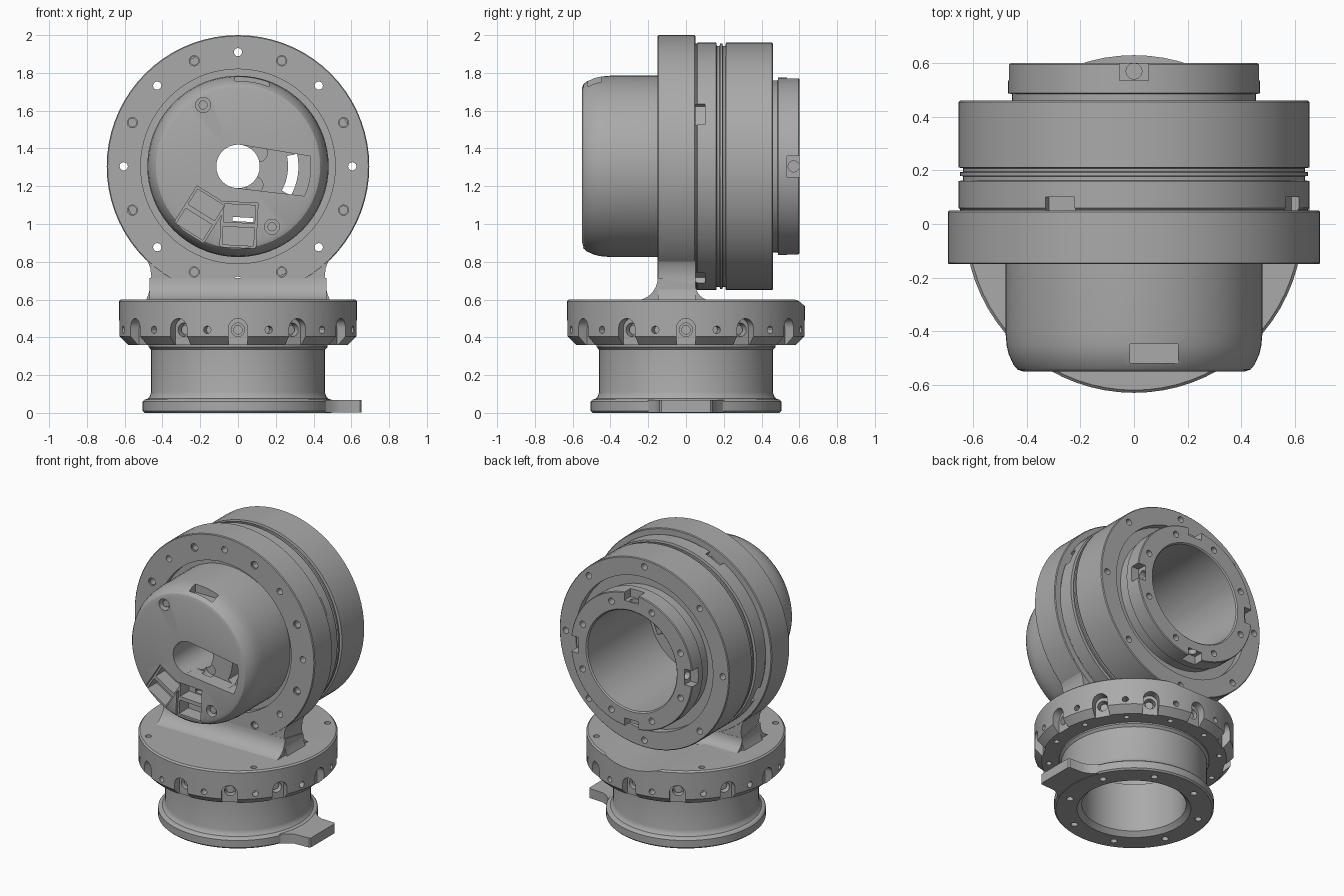
import bpy, bmesh
from math import cos, sin, pi, radians
from mathutils import Matrix, Vector

cube = bpy.data.objects.get("Cube")
if cube:
    bpy.data.objects.remove(cube)

grey = bpy.data.materials.new("machined grey")
grey.use_nodes = True
grey.diffuse_color = (0.4, 0.4, 0.4, 1)
grey.node_tree.nodes["Principled BSDF"].inputs["Base Color"].default_value = grey.diffuse_color

SEG = 72
AXIS = Matrix.Translation((0, 0, 1.305))
BACK = AXIS @ Matrix.Rotation(-pi / 2, 4, 'X')    # local z runs to the back
FRONT = AXIS @ Matrix.Rotation(pi / 2, 4, 'X')    # local y is up, local z runs to the front
FLAT = Matrix.Identity(4)


def make(name, bm):
    bmesh.ops.recalc_face_normals(bm, faces=bm.faces)
    mesh = bpy.data.meshes.new(name)
    bm.to_mesh(mesh)
    bm.free()
    mesh.materials.append(grey)
    ob = bpy.data.objects.new(name, mesh)
    bpy.context.scene.collection.objects.link(ob)
    return ob


def lathe(name, profile, matrix=FLAT):
    """Spin a closed (radius, height) profile about local z."""
    bm = bmesh.new()
    rings = []
    for i in range(SEG):
        a = 2 * pi * i / SEG
        rings.append([bm.verts.new(matrix @ Vector((r * cos(a), r * sin(a), h))) for r, h in profile])
    n = len(profile)
    for i in range(SEG):
        p, q = rings[i], rings[(i + 1) % SEG]
        for j in range(n):
            k = (j + 1) % n
            bm.faces.new((p[j], q[j], q[k], p[k]))
    bmesh.ops.remove_doubles(bm, verts=bm.verts, dist=1e-5)
    return make(name, bm)


def prism(bm, pts, z0, z1, matrix=FLAT):
    """Extrude a 2D outline between two local heights."""
    lo = [bm.verts.new(matrix @ Vector((x, y, z0))) for x, y in pts]
    hi = [bm.verts.new(matrix @ Vector((x, y, z1))) for x, y in pts]
    faces = [bm.faces.new(lo[::-1]), bm.faces.new(hi)]
    for i in range(len(pts)):
        j = (i + 1) % len(pts)
        faces.append(bm.faces.new((lo[i], lo[j], hi[j], hi[i])))
    bmesh.ops.recalc_face_normals(bm, faces=faces)


def arc(r, a0, a1, n, cx=0, cy=0):
    return [(cx + r * cos(radians(a0 + (a1 - a0) * i / n)),
             cy + r * sin(radians(a0 + (a1 - a0) * i / n))) for i in range(n + 1)]


def disc(r, x=0, y=0, n=16):
    return arc(r, 0, 360, n, x, y)[:-1]


def box(w, h, x=0, y=0):
    return [(x - w / 2, y - h / 2), (x + w / 2, y - h / 2), (x + w / 2, y + h / 2), (x - w / 2, y + h / 2)]


def bolt_circle(bm, radius, count, start, r, z0, z1, matrix):
    for x, y in arc(radius, start, start + 360, count)[:-1]:
        prism(bm, disc(r, x, y, 12), z0, z1, matrix)


def radial(angle, base=FLAT):
    """Frame whose local z points outward at an angle round the base axis, local -x along it."""
    return base @ Matrix.Rotation(radians(angle), 4, 'Z') @ Matrix.Rotation(pi / 2, 4, 'Y')


def cut(ob, bm):
    """Subtract the cutter shapes and bake the result."""
    cutter = make("cutter", bm)
    mod = ob.modifiers.new("cut", 'BOOLEAN')
    mod.object, mod.operation, mod.solver, mod.use_self = cutter, 'DIFFERENCE', 'EXACT', True
    dg = bpy.context.evaluated_depsgraph_get()
    mesh = bpy.data.meshes.new_from_object(ob.evaluated_get(dg))
    ob.modifiers.clear()
    ob.data = mesh
    bpy.data.objects.remove(cutter)


# Lower tube with foot flange
foot = lathe("lower_tube", [(.36, 0), (.495, 0), (.505, .01), (.505, .06), (.495, .07), (.478, .075),
                            (.466, .09), (.46, .11), (.46, .335), (.475, .35), (.475, .37), (.33, .37), (.33, .03)])
c = bmesh.new()
bolt_circle(c, .425, 8, 22.5, .022, -.02, .05, FLAT)
cut(foot, c)

# Index tab on the foot
bm = bmesh.new()
side = [(.46, .2), (.5, .165), (.54, .145), (.645, .14), (.655, .13)]
prism(bm, [(x, -y) for x, y in side] + side[::-1], .002, .068)
make("foot_tab", bm)

# Collar with arched screw notches and a clearance scoop at the back
collar = lathe("collar", [(0, .6), (.62, .6), (.63, .59), (.63, .405), (.585, .36), (.34, .36), (.34, .5), (0, .5)])
c = bmesh.new()
arch = [(-.34, -.05)] + arc(.05, 270, 90, 8, -.45, 0) + [(-.34, .05)]
for i in range(12):
    prism(c, arch, .575, .7, radial(30 * i))
    prism(c, disc(.036, -.44, 0), .53, .585, radial(30 * i))
    prism(c, disc(.02, -.44, 0, 12), .57, .7, radial(30 * i + 15))
bolt_circle(c, .575, 4, 45, .02, .54, .65, FLAT)
bolt_circle(c, .54, 12, 15, .018, .3, .4, FLAT)
prism(c, disc(.74, n=SEG), -.75, -.1, FRONT)
cut(collar, c)
bm = bmesh.new()
for i in range(12):
    prism(bm, disc(.025, -.44, 0), .52, .555, radial(30 * i))
make("collar_screws", bm)

# Upright ring flange
ring = lathe("ring_flange", [(.344, .05), (.69, .05), (.695, .045), (.695, -.145), (.69, -.15),
                             (.515, -.15), (.515, -.11), (.344, -.11)], BACK)
c = bmesh.new()
bolt_circle(c, .605, 16, 0, .022, -.1, .2, FRONT)
for x, y in arc(.605, 22.5, 382.5, 8)[:-1]:
    prism(c, disc(.027, x, y), .14, .2, FRONT)
cut(ring, c)

# Neck joining ring and collar, with filleted foot
bm = bmesh.new()
flank = [(.545, -.43), (.51, -.46), (.482, -.495), (.465, -.535), (.459, -.58), (.463, -.63), (.475, -.68), (.49, -.715)]
prism(bm, arc(.675, 217, 323, 24) + flank + [(-x, y) for x, y in flank[::-1]], -.049, .149, FRONT)
make("neck", bm)
bm = bmesh.new()
turn = Matrix.Rotation(pi / 2, 4, 'Z') @ Matrix.Rotation(pi / 2, 4, 'X')   # outline in y-z, depth in x
front_curve = arc(.12, 270, 360, 8, -.27, .715)
back_curve = arc(.085, 180, 270, 8, .135, .68)
prism(bm, front_curve + back_curve, -.468, .468, turn)
make("neck_fillet", bm)

# Rounded front cap with pockets
cap = lathe("front_cap", [(.115, -.55), (.415, -.55), (.435, -.543), (.45, -.525), (.468, -.485), (.475, -.455),
                          (.48, -.4), (.48, -.09), (.115, -.09)], BACK)
c = bmesh.new()
tilt = FRONT @ Matrix.Rotation(radians(-8), 4, 'Z')
slot = [(0, -.115)] + arc(.385, -16, 16, 8) + [(0, .115)]
prism(c, slot, .44, .6, tilt)
prism(c, arc(.265, -21, 20, 8) + arc(.32, 20, -21, 8), 0, .5, tilt)
for x, y in ((.1, .085), (.1, -.085)):
    prism(c, disc(.045, x, y), .41, .47, tilt)
# Two framed windows, each split by a bar
left = FRONT @ Matrix.Translation((-.2, -.255, 0)) @ Matrix.Rotation(radians(-32), 4, 'Z')
right = FRONT @ Matrix.Translation((.005, -.31, 0)) @ Matrix.Rotation(radians(-3), 4, 'Z')
for m in (left, right):
    prism(c, box(.19, .24), .53, .6, m)
    prism(c, box(.165, .095, 0, .06), .43, .54, m)
    prism(c, box(.165, .095, 0, -.06), .43, .54, m)
prism(c, box(.11, .022, .02, .03), 0, .45, right)
# Screw recesses and top release notch
for x, y in ((-.185, .325), (.18, -.32)):
    prism(c, disc(.04, x, y), .5, .6, FRONT)
prism(c, box(.18, .07, .075, -.483), 1.725, 1.85)
cut(cap, c)
bm = bmesh.new()
for x, y in ((-.185, .325), (.18, -.32)):
    prism(bm, disc(.024, x, y), .48, .53, FRONT)
make("cap_screws", bm)

# Rear drum with hub, grooves and bore
drum = lathe("rear_drum", [(.344, .05), (.65, .05), (.65, .055), (.655, .06), (.655, .16), (.638, .163), (.638, .178), (.65, .18),
                           (.65, .193), (.638, .195), (.638, .208), (.655, .211), (.655, .455), (.65, .46),
                           (.53, .46), (.53, .41), (.455, .41), (.455, .485), (.47, .488), (.47, .595),
                           (.465, .6), (.352, .6), (.344, .592)], BACK)
c = bmesh.new()
bolt_circle(c, .605, 8, 0, .022, -.5, 0, FRONT)
bolt_circle(c, .408, 8, 22.5, .022, -.65, -.53, FRONT)
for i in range(4):
    # Hub key notches with a screw seat
    prism(c, box(.12, .11, .595, 0), .41, .5, radial(90 * i, FRONT))
    prism(c, disc(.03, .57, 0, 12), .37, .42, radial(90 * i, FRONT))
    # Side slots next to the flange
    prism(c, box(.05, .12, .075, 0), .62, .7, radial(90 * i + 25, FRONT))
cut(drum, c)

# Smooth round walls, crisp edges
for ob in bpy.context.scene.objects:
    if ob.type == 'MESH':
        ob.data.shade_smooth()
        ob.data.set_sharp_from_angle(angle=radians(28))
